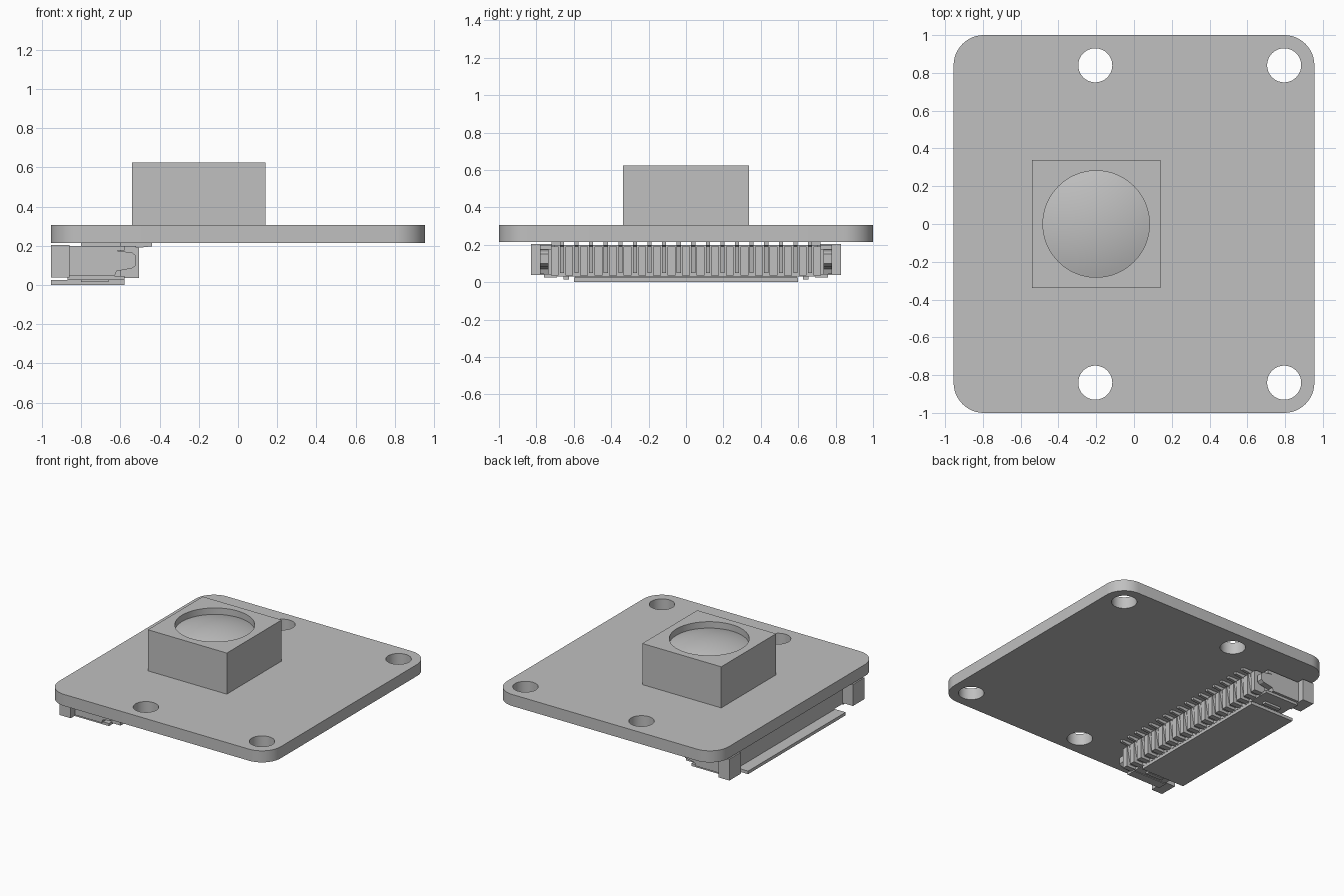
import bpy, bmesh, math

cube = bpy.data.objects.get("Cube")
if cube:
    bpy.data.objects.remove(cube, do_unlink=True)

grey = bpy.data.materials.new("plain_grey")
grey.use_nodes = True
GREY = (0.527, 0.527, 0.527, 1)
grey.diffuse_color = GREY
grey.node_tree.nodes["Principled BSDF"].inputs["Base Color"].default_value = GREY


def finish(name, bm):
    bmesh.ops.recalc_face_normals(bm, faces=bm.faces)
    mesh = bpy.data.meshes.new(name)
    bm.to_mesh(mesh)
    bm.free()
    mesh.materials.append(grey)
    ob = bpy.data.objects.new(name, mesh)
    bpy.context.collection.objects.link(ob)
    return ob


def add_box(bm, x, y, z):
    """Box from (min, max) pairs on each axis."""
    verts = bmesh.ops.create_cube(bm, size=1)["verts"]
    for v in verts:
        v.co = [r[0] if c < 0 else r[1] for r, c in zip((x, y, z), v.co)]
    return verts


def add_prism(bm, profile, y):
    """Extrude an (x, z) profile between two y values."""
    face = bm.faces.new([bm.verts.new((px, y[0], pz)) for px, pz in profile])
    out = bmesh.ops.extrude_face_region(bm, geom=[face])["geom"]
    for v in out:
        if isinstance(v, bmesh.types.BMVert):
            v.co.y = y[1]


def box(name, x, y, z):
    bm = bmesh.new()
    add_box(bm, x, y, z)
    return finish(name, bm)


def cylinders(name, centres, radius, z):
    bm = bmesh.new()
    for cx, cy in centres:
        verts = bmesh.ops.create_cone(bm, cap_ends=True, segments=64, radius1=radius,
                                      radius2=radius, depth=z[1] - z[0])["verts"]
        bmesh.ops.translate(bm, verts=verts, vec=(cx, cy, sum(z) / 2))
    return finish(name, bm)


def activate(ob):
    bpy.ops.object.select_all(action='DESELECT')
    ob.select_set(True)
    bpy.context.view_layer.objects.active = ob


def smooth(ob):
    activate(ob)
    bpy.ops.object.shade_smooth_by_angle(angle=math.radians(30))


def cut(ob, cutter):
    cutter.hide_render = True
    mod = ob.modifiers.new("cut", 'BOOLEAN')
    mod.operation, mod.solver, mod.object = 'DIFFERENCE', 'EXACT', cutter
    activate(ob)
    bpy.ops.object.modifier_apply(modifier=mod.name)
    bpy.data.objects.remove(cutter, do_unlink=True)
    smooth(ob)


# Circuit board with rounded corners and four mounting holes
bm = bmesh.new()
add_box(bm, (-0.955, 0.955), (-1, 1), (0.215, 0.305))
upright = [e for e in bm.edges if abs(e.verts[0].co.z - e.verts[1].co.z) > 0.01]
bmesh.ops.bevel(bm, geom=upright, offset=0.16, segments=12, profile=0.5, affect='EDGES')
board = finish("circuit_board", bm)
holes = [(x, y) for x in (-0.205, 0.795) for y in (-0.84, 0.84)]
cut(board, cylinders("hole_cutter", holes, 0.09, (0.1, 0.4)))

# Sensor housing with a round recess
LENS_X, LENS_R, FLOOR, RISE = -0.2, 0.282, 0.575, 0.045
housing = box("sensor_housing", (-0.54, 0.14), (-0.338, 0.338), (0.305, 0.625))
cut(housing, cylinders("recess_cutter", [(LENS_X, 0)], LENS_R, (FLOOR, 0.7)))

# Domed lens: a shallow arc spun around its axis
bm = bmesh.new()
R = (LENS_R ** 2 + RISE ** 2) / (2 * RISE)
reach = math.asin(LENS_R / R)
arc = []
for i in range(13):
    a = reach * i / 12
    arc.append(bm.verts.new((LENS_X + R * math.sin(a), 0, FLOOR + RISE - R + R * math.cos(a))))
edges = [bm.edges.new(pair) for pair in zip(arc, arc[1:])]
bmesh.ops.spin(bm, geom=arc + edges, cent=(LENS_X, 0, 0), axis=(0, 0, 1),
               angle=2 * math.pi, steps=64)
bmesh.ops.remove_doubles(bm, verts=bm.verts, dist=0.0001)
smooth(finish("domed_lens", bm))

# Connector body and flat locking lid under the board
box("connector_body", (-0.865, -0.585), (-0.7, 0.7), (0.03, 0.2))
bm = bmesh.new()
add_box(bm, (-0.955, -0.58), (-0.6, 0.6), (0, 0.024))
add_box(bm, (-0.865, -0.6), (-0.59, 0.59), (0.02, 0.032))
finish("locking_lid", bm)

# Row of contacts with soldering feet, and housing ribs between them
PINS, PITCH = 18, 0.078
pins, ribs = bmesh.new(), bmesh.new()
for i in range(PINS):
    y = (i - (PINS - 1) / 2) * PITCH
    add_prism(pins, [(-0.6, 0.05), (-0.53, 0.05), (-0.505, 0.19), (-0.44, 0.197),
                     (-0.44, 0.215), (-0.6, 0.215)], (y - 0.011, y + 0.011))
for i in range(PINS + 1):
    y = (i - PINS / 2) * PITCH
    add_box(ribs, (-0.59, -0.505), (y - 0.021, y + 0.021), (0.035, 0.192))
finish("contact_pins", pins)
finish("housing_ribs", ribs)

# Latch at each end of the connector
for side, name in ((1, "left_latch"), (-1, "right_latch")):
    bm = bmesh.new()
    add_box(bm, (-0.955, -0.86), (0.69, 0.83), (0.038, 0.205))
    add_prism(bm, [(-0.87, 0.045), (-0.63, 0.045), (-0.62, 0.07), (-0.54, 0.085),
                   (-0.52, 0.1), (-0.52, 0.15), (-0.54, 0.165), (-0.62, 0.175),
                   (-0.87, 0.175)], (0.735, 0.78))
    add_box(bm, (-0.87, -0.58), (0.69, 0.78), (0.175, 0.2))
    add_box(bm, (-0.87, -0.58), (0.69, 0.76), (0.025, 0.045))
    add_box(bm, (-0.8, -0.66), (0.625, 0.655), (0.014, 0.035))
    add_box(bm, (-0.6, -0.52), (0.7, 0.72), (0.035, 0.2))
    add_box(bm, (-0.8, -0.6), (0.66, 0.72), (0.195, 0.216))
    for v in bm.verts:
        v.co.y *= side
    finish(name, bm)
